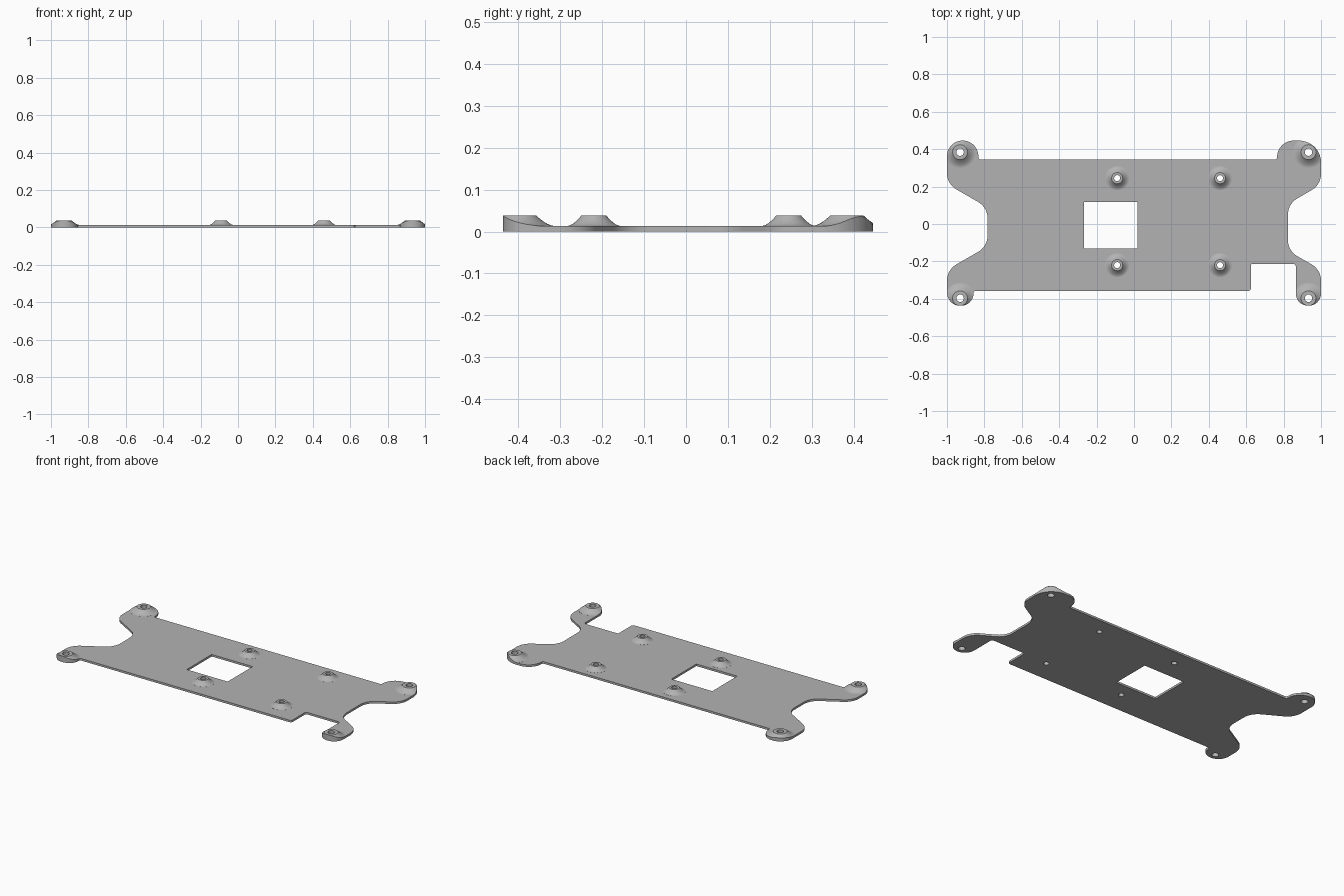
import bpy, bmesh, math
from mathutils import Vector

cube = bpy.data.objects.get("Cube")
if cube:
    bpy.data.objects.remove(cube, do_unlink=True)

THICK, TOP = 0.013, 0.038

grey = bpy.data.materials.new("plain grey")
grey.use_nodes = True
colour = (0.45, 0.45, 0.45, 1)
grey.diffuse_color = colour
grey.node_tree.nodes["Principled BSDF"].inputs["Base Color"].default_value = colour


def new_object(name, bm):
    bmesh.ops.recalc_face_normals(bm, faces=bm.faces)
    mesh = bpy.data.meshes.new(name)
    bm.to_mesh(mesh)
    bm.free()
    mesh.materials.append(grey)
    ob = bpy.data.objects.new(name, mesh)
    bpy.context.collection.objects.link(ob)
    return ob


def rounded(corners, steps=10):
    """Polygon with every corner (x, y, radius) replaced by an arc."""
    points = []
    for i, (x, y, r) in enumerate(corners):
        p = Vector((x, y))
        a = (Vector(corners[i - 1][:2]) - p).normalized()
        b = (Vector(corners[(i + 1) % len(corners)][:2]) - p).normalized()
        if r == 0:
            points.append(p)
            continue
        half = a.angle(b) / 2
        centre = p + (a + b).normalized() * r / math.sin(half)
        start = p + a * r / math.tan(half) - centre
        end = p + b * r / math.tan(half) - centre
        sweep = start.angle_signed(end)
        for k in range(steps + 1):
            t = -sweep * k / steps
            c, s = math.cos(t), math.sin(t)
            points.append(centre + Vector((start.x * c - start.y * s,
                                           start.x * s + start.y * c)))
    return points


def prism(name, points, low, high):
    bm = bmesh.new()
    face = bm.faces.new([bm.verts.new((p[0], p[1], low)) for p in points])
    ext = bmesh.ops.extrude_face_region(bm, geom=[face])
    verts = [g for g in ext["geom"] if isinstance(g, bmesh.types.BMVert)]
    bmesh.ops.translate(bm, verts=verts, vec=(0, 0, high - low))
    return new_object(name, bm)


def lathe(name, x, y, profile, sides=40):
    """Closed solid of revolution from (radius, height) pairs."""
    bm = bmesh.new()
    rings = [[bm.verts.new((x + r * math.cos(math.tau * k / sides),
                            y + r * math.sin(math.tau * k / sides), z))
              for k in range(sides)] for r, z in profile]
    for low, high in zip(rings, rings[1:]):
        for k in range(sides):
            n = (k + 1) % sides
            bm.faces.new((low[k], low[n], high[n], high[k]))
    bm.faces.new(rings[0])
    bm.faces.new(rings[-1])
    return new_object(name, bm)


def combine(target, tool, operation):
    mod = target.modifiers.new(operation, "BOOLEAN")
    mod.operation, mod.object, mod.solver = operation, tool, "EXACT"
    bpy.context.view_layer.objects.active = target
    bpy.ops.object.modifier_apply(modifier=mod.name)
    bpy.data.objects.remove(tool, do_unlink=True)


# Sheet before trimming
plate = prism("mounting_plate", [(-1.2, -0.6), (1.2, -0.6), (1.2, 0.6), (-1.2, 0.6)], 0, THICK)

# Flared standoffs: x, y, top radius, foot radius, hole radius
standoffs = [(x, y, 0.03, 0.064, 0.016) for x in (-0.09, 0.46) for y in (-0.22, 0.245)]
standoffs += [(x, y, 0.04, 0.083, 0.02) for x in (-0.93, 0.933) for y in (-0.397, 0.384)]
for x, y, top, foot, hole in standoffs:
    profile = [(foot, THICK / 2)]
    for k in range(9):
        s = k / 8
        profile.append((foot + (top - foot) * s,
                        THICK + 0.0003 + (TOP - THICK - 0.0003) * s ** 1.7))
    combine(plate, lathe("standoff", x, y, profile), "UNION")

# Trim sheet and standoff flares to the outline with its four lugs
outline = rounded([
    (-0.858, -0.358, 0.01), (0.625, -0.358, 0.015), (0.625, -0.213, 0.01),
    (0.865, -0.213, 0.015), (0.865, -0.437, 0.066), (1, -0.437, 0.066),
    (1, -0.245, 0.1), (0.823, -0.143, 0.1), (0.823, 0.108, 0.1), (1, 0.21, 0.1),
    (1, 0.446, 0.117), (0.765, 0.446, 0.088), (0.765, 0.345, 0.012),
    (-0.832, 0.345, 0.012), (-0.832, 0.446, 0.083), (-1, 0.446, 0.083),
    (-1, 0.214, 0.1), (-0.783, 0.089, 0.1), (-0.783, -0.12, 0.1),
    (-1, -0.245, 0.1), (-1, -0.437, 0.07), (-0.858, -0.437, 0.066)])
combine(plate, prism("outline_cutter", outline, -0.1, 0.1), "INTERSECT")

# Rectangular window and screw holes
window = [(-0.267, -0.132), (0.02, -0.132), (0.02, 0.118), (-0.267, 0.118)]
combine(plate, prism("window_cutter", window, -0.1, 0.1), "DIFFERENCE")
for x, y, top, foot, hole in standoffs:
    combine(plate, lathe("hole_cutter", x, y, [(hole, -0.1), (hole, 0.1)], 32), "DIFFERENCE")

# Smooth flares, crisp edges
bpy.ops.object.select_all(action="DESELECT")
plate.select_set(True)
bpy.context.view_layer.objects.active = plate
bpy.ops.object.shade_smooth_by_angle(angle=math.radians(25))
